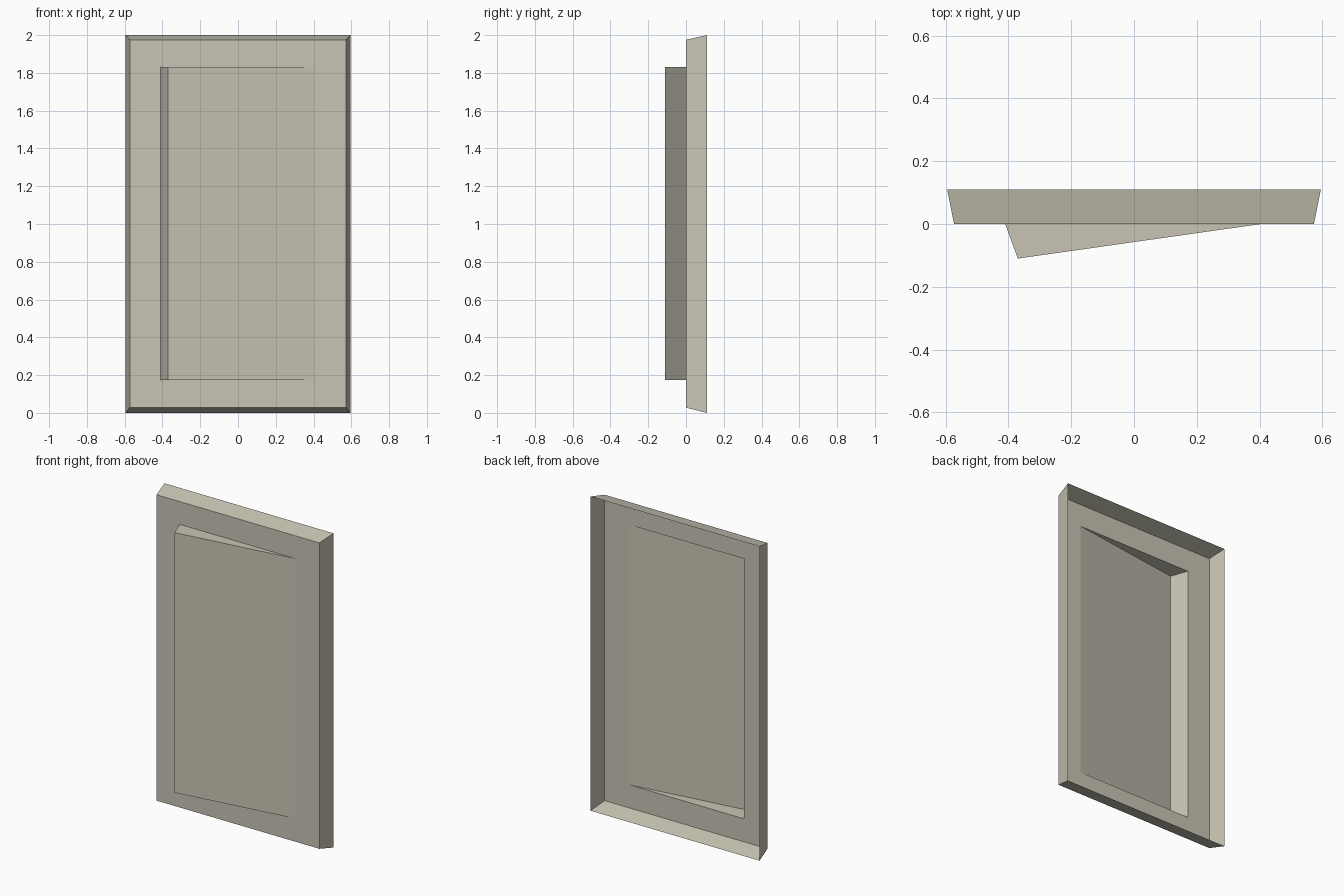
import bpy, bmesh

if "Cube" in bpy.data.objects:
    bpy.data.objects.remove(bpy.data.objects["Cube"])

mat = bpy.data.materials.new("warm grey paint")
mat.diffuse_color = (0.58, 0.56, 0.46, 1)
mat.use_nodes = True
mat.node_tree.nodes["Principled BSDF"].inputs["Base Color"].default_value = mat.diffuse_color


def rect(bm, x0, x1, z0, z1, y):
    """Four corner vertices of an upright rectangle at depth y."""
    return [bm.verts.new((x, y, z)) for x, z in ((x0, z0), (x1, z0), (x1, z1), (x0, z1))]


def bridge(bm, outer, inner):
    """Ring of four faces between two rectangles."""
    for i in range(4):
        j = (i + 1) % 4
        bm.faces.new((outer[i], outer[j], inner[j], inner[i]))


def finish(bm, name):
    me = bpy.data.meshes.new(name)
    bm.to_mesh(me)
    bm.free()
    me.materials.append(mat)
    ob = bpy.data.objects.new(name, me)
    bpy.context.collection.objects.link(ob)


L, R, BOT, TOP = -0.41, 0.405, 0.175, 1.83   # opening in the frame
DEPTH = 0.11

# Frame: open-backed tray with flared rim and an opening for the panel
bm = bmesh.new()
back = rect(bm, -0.595, 0.595, 0.0, 2.0, DEPTH)
front = rect(bm, -0.573, 0.573, 0.028, 1.975, 0.0)
opening = rect(bm, L, R, BOT, TOP, 0.0)
bridge(bm, back, front)
bridge(bm, front, opening)
finish(bm, "frame")

# Tilted panel: hollow wedge, open towards the back
bm = bmesh.new()
low, high = [[bm.verts.new((x, y, z)) for x, y in ((L, 0), (-0.37, -DEPTH), (R, 0))]
             for z in (BOT, TOP)]
for i in range(2):
    bm.faces.new((low[i], low[i + 1], high[i + 1], high[i]))
bm.faces.new(high)
bm.faces.new(low[::-1])
finish(bm, "tilted_panel")
